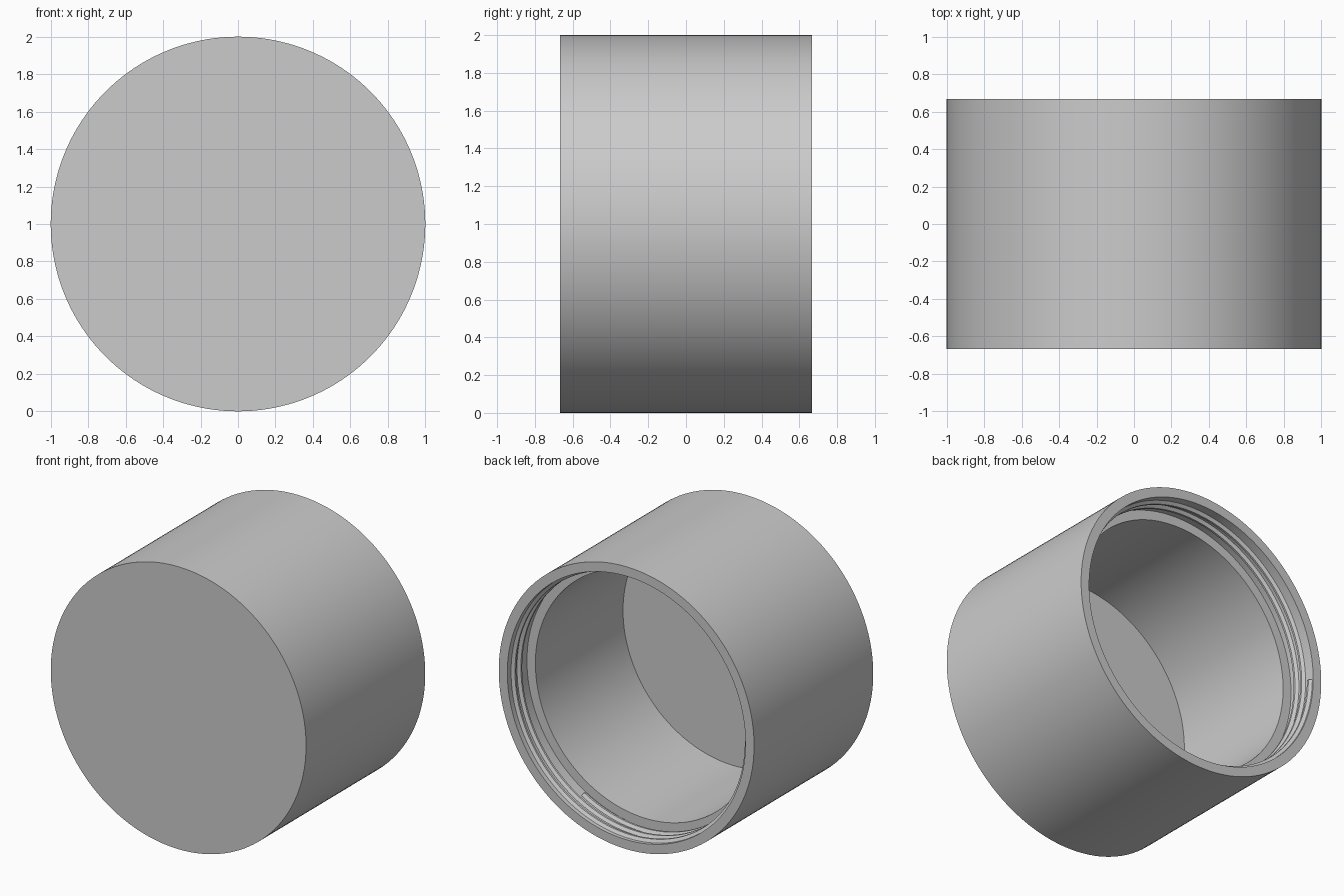
import bpy, bmesh, math

if "Cube" in bpy.data.objects:
    bpy.data.objects.remove(bpy.data.objects["Cube"])

SEGS = 160
DEPTH = 0.6667          # half length along y

grey = bpy.data.materials.new("light grey plastic")
grey.diffuse_color = (0.6, 0.6, 0.6, 1)
grey.use_nodes = True
grey.node_tree.nodes["Principled BSDF"].inputs["Base Color"].default_value = grey.diffuse_color


def point(radius, angle, y):
    return (radius * math.cos(angle), y, 1 + radius * math.sin(angle))


def finish(name, bm):
    bmesh.ops.recalc_face_normals(bm, faces=bm.faces)
    mesh = bpy.data.meshes.new(name)
    bm.to_mesh(mesh)
    bm.free()
    mesh.materials.append(grey)
    obj = bpy.data.objects.new(name, mesh)
    bpy.context.collection.objects.link(obj)
    bpy.ops.object.select_all(action='DESELECT')
    obj.select_set(True)
    bpy.context.view_layer.objects.active = obj
    bpy.ops.object.shade_smooth_by_angle(angle=math.radians(25))
    return obj


# Cap body: turned profile from the closed front, over the rim, to the inner floor
profile = [(1.0, -DEPTH), (1.0, DEPTH), (0.933, DEPTH),
           (0.933, DEPTH - 0.22), (0.867, DEPTH - 0.22), (0.867, -DEPTH + 0.133)]
bm = bmesh.new()
rings = [[bm.verts.new(point(r, math.tau * i / SEGS, y)) for i in range(SEGS)]
         for r, y in profile]
for a, b in zip(rings, rings[1:]):
    for i in range(SEGS):
        j = (i + 1) % SEGS
        bm.faces.new((a[i], a[j], b[j], b[i]))
bm.faces.new(rings[0])
bm.faces.new(rings[-1])
finish("cap_body", bm)

# Screw thread: trapezoid ridge swept along a helix inside the mouth
TURNS, PITCH = 2.333, 0.0667
section = [(0.938, -0.024), (0.912, -0.007), (0.912, 0.007), (0.938, 0.024)]
steps = int(SEGS * TURNS)
bm = bmesh.new()
rows = []
for k in range(steps + 1):
    turn = TURNS * k / steps
    angle = math.radians(-60) - math.tau * turn
    y = DEPTH - 0.185 + PITCH * turn
    rows.append([bm.verts.new(point(r, angle, y + dy)) for r, dy in section])
for a, b in zip(rows, rows[1:]):
    for i in range(4):
        j = (i + 1) % 4
        bm.faces.new((a[i], a[j], b[j], b[i]))
bm.faces.new(rows[0])
bm.faces.new(rows[-1])
finish("screw_thread", bm)
